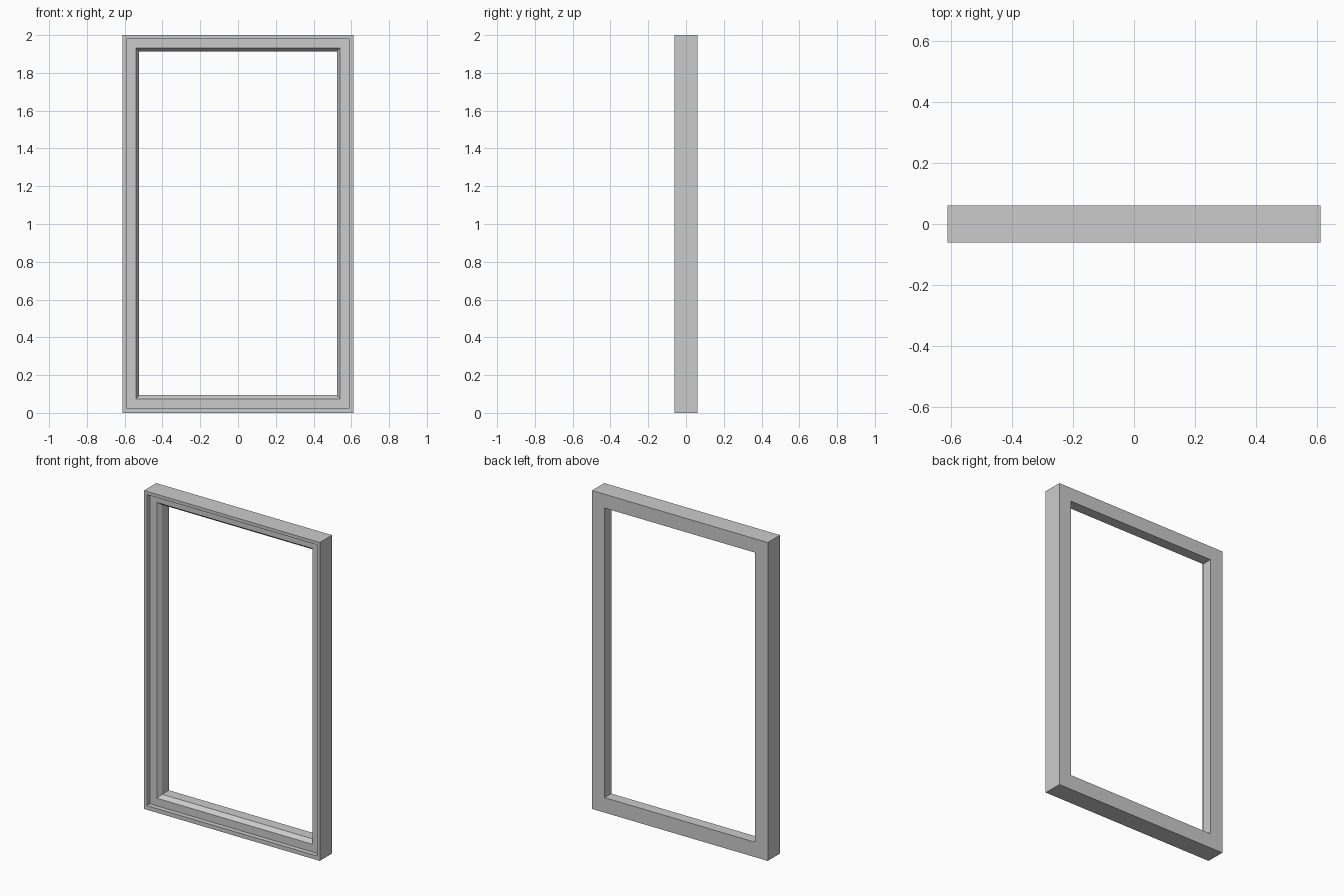
import bpy, bmesh

if "Cube" in bpy.data.objects:
    bpy.data.objects.remove(bpy.data.objects["Cube"])

HALF_W, HEIGHT, HALF_D = 0.611, 2.0, 0.061

# Moulding cross-section: (side inset, top inset, bottom inset, y)
PROFILE = [
    (0.0, 0.0, 0.0, HALF_D),            # outer back
    (0.0, 0.0, 0.0, -HALF_D),           # outer front
    (0.02, 0.02, 0.026, -HALF_D),       # raised rim
    (0.02, 0.02, 0.026, -0.031),        # step down to panel
    (0.071, 0.068, 0.074, -0.031),      # flat recessed panel
    (0.088, 0.087, 0.094, -0.006),      # bevel into the opening
    (0.088, 0.087, 0.094, HALF_D),      # inner wall to the back
]


def ring(bm, side, top, bottom, y):
    x, z0, z1 = HALF_W - side, bottom, HEIGHT - top
    return [bm.verts.new((px, y, pz))
            for px, pz in ((-x, z0), (x, z0), (x, z1), (-x, z1))]


# Sweep the cross-section around the rectangle with mitred corners
bm = bmesh.new()
rings = [ring(bm, *p) for p in PROFILE]
for a, b in zip(rings, rings[1:] + rings[:1]):
    for i in range(4):
        j = (i + 1) % 4
        bm.faces.new((a[i], a[j], b[j], b[i]))
bmesh.ops.recalc_face_normals(bm, faces=bm.faces)

mesh = bpy.data.meshes.new("window_frame")
bm.to_mesh(mesh)
bm.free()
frame = bpy.data.objects.new("window_frame", mesh)
bpy.context.collection.objects.link(frame)
